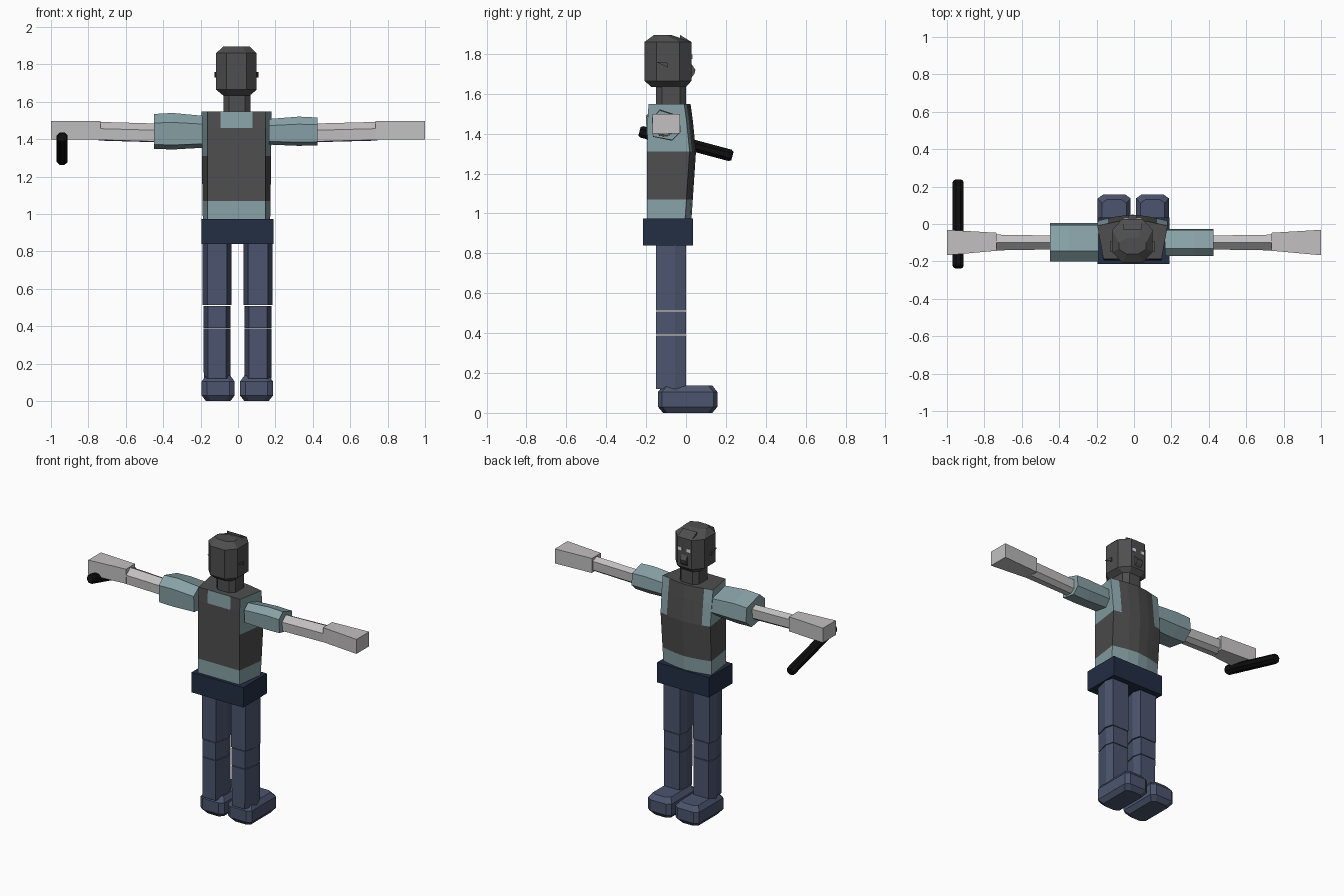
import bpy, bmesh, math
from mathutils import Vector

if "Cube" in bpy.data.objects:
    bpy.data.objects.remove(bpy.data.objects["Cube"])


def material(name, r, g, b):
    m = bpy.data.materials.new(name)
    lin = [((c / 255 + 0.055) / 1.055) ** 2.4 if c > 10 else c / 255 / 12.92 for c in (r, g, b)]
    m.diffuse_color = (*lin, 1)
    m.use_nodes = True
    m.node_tree.nodes["Principled BSDF"].inputs["Base Color"].default_value = m.diffuse_color
    return m


GREY = material("dark grey", 78, 78, 78)
TEAL = material("shirt teal", 136, 162, 167)
NAVY = material("belt navy", 34, 46, 68)
BLUE = material("trouser blue", 76, 85, 110)
SKIN = material("pale grey", 194, 192, 192)
BLACK = material("black", 14, 14, 14)
WHITE = material("eye white", 225, 228, 232)


def loft(name, rings, mats, rule=None):
    """Skin a closed solid through rings of equal length."""
    bm = bmesh.new()
    vs = [[bm.verts.new(p) for p in ring] for ring in rings]
    n = len(rings[0])
    for a, b in zip(vs, vs[1:]):
        for i in range(n):
            j = (i + 1) % n
            bm.faces.new((a[i], a[j], b[j], b[i]))
    bm.faces.new(vs[0][::-1])
    bm.faces.new(vs[-1])
    bmesh.ops.recalc_face_normals(bm, faces=bm.faces)
    if rule:
        for f in bm.faces:
            f.material_index = rule(f.calc_center_median(), f.normal)
    me = bpy.data.meshes.new(name)
    bm.to_mesh(me)
    bm.free()
    for m in mats:
        me.materials.append(m)
    ob = bpy.data.objects.new(name, me)
    bpy.context.collection.objects.link(ob)
    return ob


def rect(x0, x1, y0, y1, z):
    return [(x0, y0, z), (x1, y0, z), (x1, y1, z), (x0, y1, z)]


def octagon(x0, x1, y0, y1, z, cx, cy):
    """Rectangle with its corners cut by cx and cy."""
    return [(x0 + cx, y0, z), (x1 - cx, y0, z), (x1, y0 + cy, z), (x1, y1 - cy, z),
            (x1 - cx, y1, z), (x0 + cx, y1, z), (x0, y1 - cy, z), (x0, y0 + cy, z)]


def box(name, x0, x1, y0, y1, z0, z1, mat):
    return loft(name, [rect(x0, x1, y0, y1, z0), rect(x0, x1, y0, y1, z1)], [mat])


# Legs in separate segments, and chamfered boots
def leg_ring(c, w, z):
    return [(c + s * w, y, z) for s, y in
            ((-0.68, -0.15), (0.68, -0.15), (1, -0.055), (0.8, 0), (-0.8, 0), (-1, -0.055))]


for side, c in (("left", -0.112), ("right", 0.107)):
    for part, z0, z1, w0, w1 in (("shin", 0.12, 0.388, 0.071, 0.072),
                                 ("knee", 0.392, 0.509, 0.072, 0.072),
                                 ("thigh", 0.513, 0.86, 0.077, 0.077)):
        loft(f"{side}_{part}", [leg_ring(c, w0, z0), leg_ring(c, w1, z1)], [BLUE])
    f = c + (0.006 if c < 0 else -0.008)
    loft(f"{side}_boot", [octagon(f - w, f + w, -0.14 + d, 0.157 - d, z, 0.028, 0.02)
                          for z, w, d in ((0, 0.065, 0.025), (0.03, 0.088, 0),
                                          (0.105, 0.088, 0), (0.137, 0.065, 0.025))], [BLUE])

# Belt block
box("belt", -0.195, 0.19, -0.215, 0.035, 0.84, 0.975, NAVY)


# Torso: vest with shirt showing at hem, armholes and nape
def torso_ring(z, back, front, w):
    half = [(0.085, back), (0.155, back), (w, front - 0.032), (0.13, front - 0.02),
            (0.075, front - 0.008)]
    pts = half + [(0, front)] + [(-x, y) for x, y in reversed(half)]
    return [(x - 0.008, y, z) for x, y in pts]


def vest_rule(c, n):
    if n.z > 0.8:
        return 0
    if c.z < 1.07:
        return 1
    x = abs(c.x + 0.008)
    if c.y < -0.15:
        return int(c.z > 1.46 and x < 0.05)
    if abs(n.x) > 0.7:
        return int(c.z > 1.31)
    return int(c.z > 1.31 and x > 0.12)


loft("torso", [torso_ring(*r) for r in ((0.965, -0.195, 0.027, 0.18), (1.07, -0.195, 0.034, 0.182),
                                        (1.31, -0.195, 0.05, 0.185), (1.46, -0.193, 0.035, 0.187),
                                        (1.548, -0.188, 0.023, 0.188))], [GREY, TEAL], vest_rule)

# Neck and head
loft("neck", [octagon(-0.077, 0.067, -0.15, 0, z, 0.03, 0.03) for z in (1.53, 1.66)], [GREY])
loft("head", [octagon(-0.08, 0.064, -0.175, 0.0, 1.635, 0.03, 0.03),
              octagon(-0.117, 0.1, -0.208, 0.028, 1.665, 0.055, 0.06),
              octagon(-0.117, 0.1, -0.208, 0.028, 1.86, 0.055, 0.06),
              octagon(-0.08, 0.064, -0.16, -0.075, 1.895, 0.04, 0.025)], [GREY])


def wedge(name, tri, x0, x1, mat):
    return loft(name, [[(x, y, z) for y, z in tri] for x in (x0, x1)], [mat])


wedge("nose", [(0.02, 1.76), (0.047, 1.72), (0.042, 1.7), (0.02, 1.67)], -0.03, 0.014, GREY)
wedge("forelock", [(-0.03, 1.895), (0.027, 1.86), (-0.03, 1.86)], -0.06, 0.044, GREY)
for side, s in (("left", -1), ("right", 1)):
    x = -0.0085 + s * 0.107
    wedge(side + "_ear", [(-0.15, 1.76), (-0.09, 1.755), (-0.09, 1.73)], x, x + s * 0.01, GREY)
    e = -0.008 + s * 0.034
    box(side + "_eye", e - 0.014, e + 0.014, 0.024, 0.032, 1.775, 1.797, WHITE)

# Arms stretched sideways: faceted sleeve, slim forearm, flaring block hand
SLEEVE = [(-0.095, -0.07), (-0.1, 0.045), (-0.045, 0.093), (0.09, 0.055), (0.1, -0.04), (0.04, -0.093)]
FOREARM = [(-0.038, -0.048), (-0.04, 0.012), (0.0, 0.048), (0.038, 0.03), (0.035, -0.03), (0.005, -0.052)]


def arm_ring(x, section, ky, kz, cz):
    return [(x, -0.098 + y * ky, cz + z * kz) for y, z in section]


for side, s, ky, kz, end in (("left", -1, 1.03, 1.0, 0.45), ("right", 1, 0.72, 0.8, 0.425)):
    start = 0.19 if s < 0 else 0.165
    loft(side + "_sleeve", [arm_ring(s * start, SLEEVE, ky, kz * 0.92, 1.44),
                            arm_ring(s * (end - 0.1), SLEEVE, ky, kz * 1.05, 1.443),
                            arm_ring(s * end, SLEEVE, ky, kz, 1.442)], [TEAL])
    loft(side + "_forearm", [arm_ring(s * (end - 0.02), FOREARM, 0.95, 1, 1.436),
                             arm_ring(s * 0.745, FOREARM, 1.08, 1, 1.445)], [SKIN])
    loft(side + "_hand", [[(s * x, y0, 1.4), (s * x, y1, 1.4), (s * x, y1, 1.498), (s * x, y0, 1.498)]
                          for x, y0, y1 in ((0.735, -0.143, -0.047), (1.0, -0.167, -0.031))], [SKIN])

# Baton held under one hand, with narrowed tips
tail, tip = Vector((-0.94, -0.233, 1.412)), Vector((-0.94, 0.233, 1.288))
axis = (tip - tail).normalized()
up = axis.cross(Vector((1, 0, 0)))
rings = []
for d, r in ((0, 0.024), (0.012, 0.032), ((tip - tail).length - 0.012, 0.032), ((tip - tail).length, 0.024)):
    rings.append([tail + axis * d + r * (Vector((math.cos(a), 0, 0)) + up * math.sin(a))
                  for a in (math.tau * (i + 0.5) / 8 for i in range(8))])
loft("baton", rings, [BLACK])
